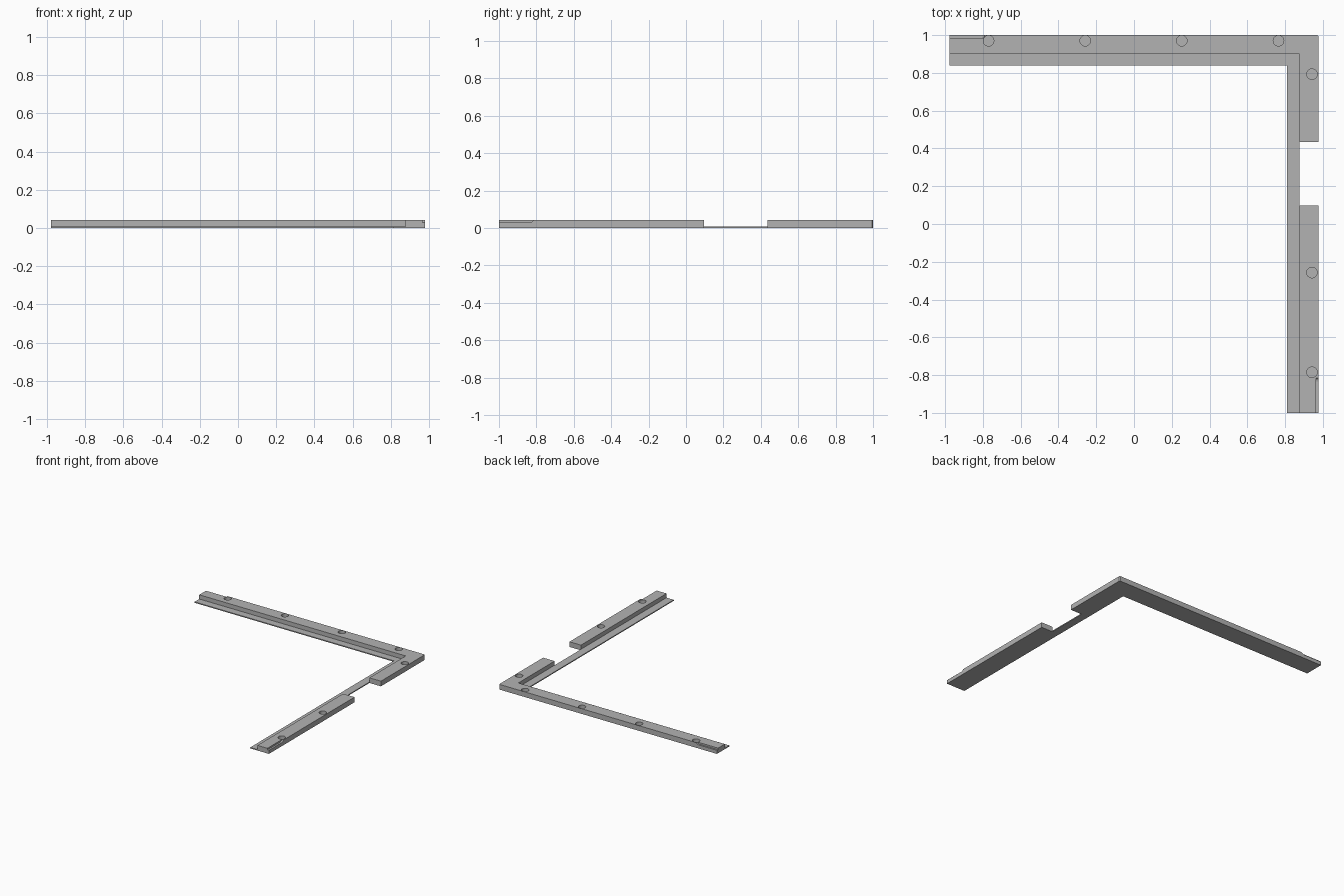
import bpy, bmesh
from mathutils import Matrix, Vector

cube = bpy.data.objects.get("Cube")
if cube:
    bpy.data.objects.remove(cube, do_unlink=True)

X, Y = 0.978, 1.0            # outer edges
LIP_X, LIP_Y = 0.81, 0.84    # inner edge of the thin lip
BAR_X, BAR_Y = 0.875, 0.90   # inner edge of the raised rail
GAP_LO, GAP_HI = 0.097, 0.435
LIP_Z, TOP_Z = 0.008, 0.042
LEDGE_Z, LEDGE_W = 0.029, 0.014
CH = 0.006                   # outer corner chamfer

grey = bpy.data.materials.new("grey")
grey.use_nodes = True
colour = (0.45, 0.45, 0.45, 1)
grey.diffuse_color = colour
grey.node_tree.nodes["Principled BSDF"].inputs["Base Color"].default_value = colour


def make_object(name, bm):
    bmesh.ops.recalc_face_normals(bm, faces=bm.faces)
    mesh = bpy.data.meshes.new(name)
    bm.to_mesh(mesh)
    bm.free()
    mesh.materials.append(grey)
    obj = bpy.data.objects.new(name, mesh)
    bpy.context.collection.objects.link(obj)
    return obj


def prism(name, points, sweep):
    """Extrude a closed outline of 3D points along a vector."""
    bm = bmesh.new()
    face = bm.faces.new([bm.verts.new(p) for p in points])
    side = bmesh.ops.extrude_face_region(bm, geom=[face])["geom"]
    verts = [v for v in side if isinstance(v, bmesh.types.BMVert)]
    bmesh.ops.translate(bm, verts=verts, vec=Vector(sweep))
    return make_object(name, bm)


def slab(name, outline, z0, z1):
    return prism(name, [(x, y, z0) for x, y in outline], (0, 0, z1 - z0))


def cut(obj, cutter):
    cutter.hide_render = True
    mod = obj.modifiers.new("cut", "BOOLEAN")
    mod.operation = "DIFFERENCE"
    mod.solver = "EXACT"
    mod.object = cutter
    bpy.context.view_layer.objects.active = obj
    bpy.ops.object.modifier_apply(modifier=mod.name)
    bpy.data.objects.remove(cutter, do_unlink=True)


def cut_hole(obj, x, y):
    bm = bmesh.new()
    bmesh.ops.create_cone(bm, cap_ends=True, segments=32, radius1=0.028, radius2=0.028,
                          depth=0.06, matrix=Matrix.Translation((x, y, 0.012 + 0.03)))
    cut(obj, make_object("hole_cutter", bm))


# Thin base lip, narrowed where the side rail is interrupted
corner = [(X, Y - CH), (X - CH, Y), (-X, Y)]
slab("base_lip", [(LIP_X, -Y), (X, -Y), (X, GAP_LO), (BAR_X, GAP_LO),
                  (BAR_X, GAP_HI), (X, GAP_HI), *corner,
                  (-X, LIP_Y), (LIP_X, LIP_Y)], 0, LIP_Z)

# Raised rails: the back one turns the corner, the side one stands alone
back_rail = slab("back_rail", [(BAR_X, GAP_HI), (X, GAP_HI), *corner,
                               (-X, BAR_Y), (BAR_X, BAR_Y)], LIP_Z, TOP_Z)
side_rail = slab("side_rail", [(BAR_X, -Y), (X, -Y), (X, GAP_LO), (BAR_X, GAP_LO)],
                 LIP_Z, TOP_Z)

# Blind round holes along the rails
for x in (-0.77, -0.258, 0.253, 0.765):
    cut_hole(back_rail, x, 0.97)
cut_hole(back_rail, 0.942, 0.793)
for y in (-0.257, -0.785):
    cut_hole(side_rail, 0.942, y)

# Ledges at the free ends, with a sloped run-out: (distance along arm, height)
profile = [(-0.02, LEDGE_Z), (0.165, LEDGE_Z), (0.176, 0.032), (0.186, TOP_Z),
           (0.186, 0.06), (-0.02, 0.06)]
cut(back_rail, prism("ledge_cutter", [(-X + d, Y - LEDGE_W, z) for d, z in profile],
                     (0, 0.05, 0)))
cut(side_rail, prism("ledge_cutter", [(X - LEDGE_W, -Y + d, z) for d, z in profile],
                     (0.05, 0, 0)))
